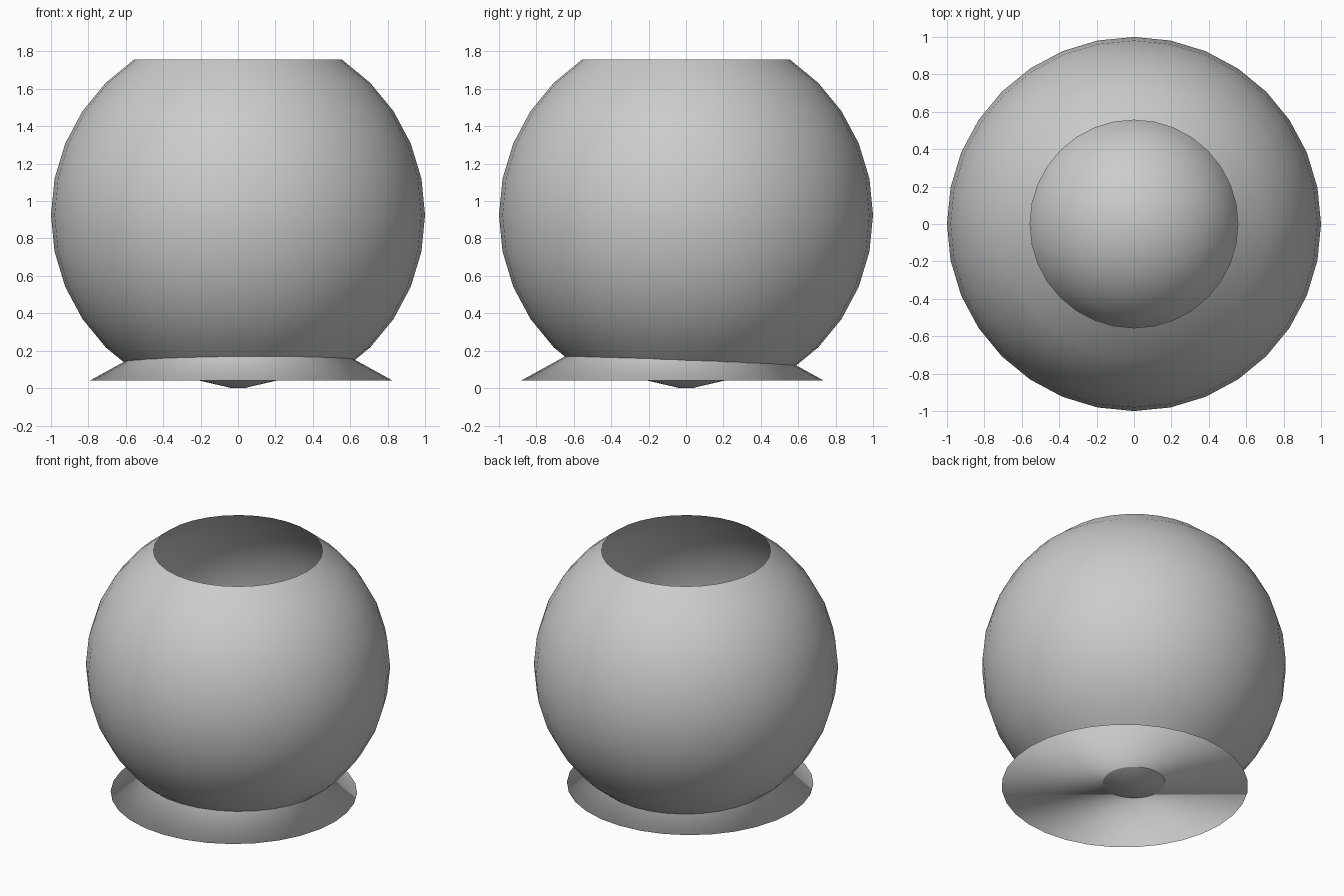
import bpy
import bmesh
from math import sin, cos, pi, radians

cube = bpy.data.objects.get("Cube")
if cube:
    bpy.data.objects.remove(cube, do_unlink=True)

SEGMENTS = 32
STEP = 180 / 16

grey = bpy.data.materials.new("plain_grey")
grey.use_nodes = True
grey.diffuse_color = (0.6, 0.6, 0.6, 1)
grey.node_tree.nodes["Principled BSDF"].inputs["Base Color"].default_value = (0.6, 0.6, 0.6, 1)


def finish(name, bm):
    """Turn a bmesh into a smooth grey object."""
    for face in bm.faces:
        face.smooth = True
    mesh = bpy.data.meshes.new(name)
    bm.to_mesh(mesh)
    bm.free()
    mesh.materials.append(grey)
    obj = bpy.data.objects.new(name, mesh)
    bpy.context.collection.objects.link(obj)
    return obj


def revolve(name, profile):
    """Spin (radius, height) points, listed bottom to top, about the z axis."""
    bm = bmesh.new()
    verts = [bm.verts.new((r, 0, z)) for r, z in profile]
    edges = [bm.edges.new(pair) for pair in zip(verts, verts[1:])]
    bmesh.ops.spin(bm, geom=verts + edges, cent=(0, 0, 0), axis=(0, 0, 1),
                   angle=2 * pi, steps=SEGMENTS, use_merge=True)
    bmesh.ops.remove_doubles(bm, verts=bm.verts, dist=0.0005)
    bmesh.ops.recalc_face_normals(bm, faces=bm.faces)
    # make an open surface face outwards
    bm.normal_update()
    side = max(bm.faces, key=lambda f: f.calc_center_median().xy.length)
    if side.normal.xy.dot(side.calc_center_median().xy) < 0:
        bmesh.ops.reverse_faces(bm, faces=bm.faces)
    return finish(name, bm)


def arc(radius, centre, angles):
    """Points on a circle, with angles measured from the lowest point."""
    return [(radius * sin(radians(a)), centre - radius * cos(radians(a))) for a in angles]


# Thin round bowl, open at the top and the bottom
revolve("bowl_shell", arc(1, 0.925, [STEP * i for i in range(3, 14)]))

# Ball resting inside, with a tiny flat foot
revolve("inner_ball", [(0, 0), (0.033, 0)] + arc(0.59, 0.59, [STEP * i for i in range(2, 17)]))

# Wide closed cone as the stand, a little off centre
bm = bmesh.new()
bmesh.ops.create_cone(bm, cap_ends=True, segments=SEGMENTS,
                      radius1=0.81, radius2=0, depth=0.445)
stand = finish("base_cone", bm)
stand.location = (0.0175, -0.0725, 0.04 + 0.445 / 2)
